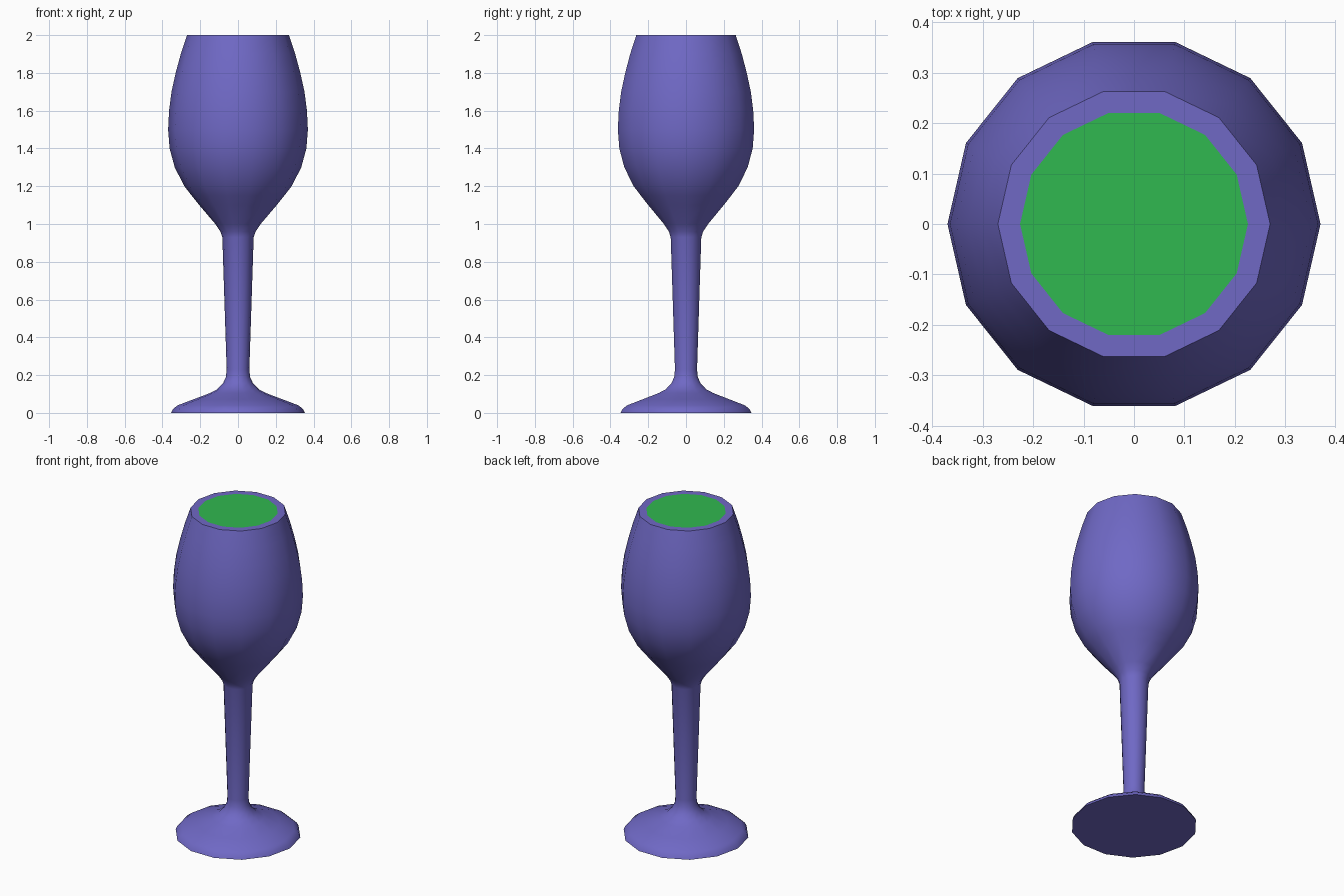
import bpy, bmesh, math

if "Cube" in bpy.data.objects:
    bpy.data.objects.remove(bpy.data.objects["Cube"])

SIDES = 14


def material(name, color):
    mat = bpy.data.materials.new(name)
    mat.diffuse_color = color
    mat.use_nodes = True
    mat.node_tree.nodes["Principled BSDF"].inputs["Base Color"].default_value = mat.diffuse_color
    return mat


def add_ring(bm, radius, z):
    step = 2 * math.pi / SIDES
    return [bm.verts.new((radius * math.cos(i * step), radius * math.sin(i * step), z))
            for i in range(SIDES)]


def finish(bm, name, mat):
    mesh = bpy.data.meshes.new(name)
    bm.to_mesh(mesh)
    bm.free()
    mesh.materials.append(mat)
    obj = bpy.data.objects.new(name, mesh)
    bpy.context.collection.objects.link(obj)
    return obj


# Goblet: foot, stem, bowl and flat rim turned from one (radius, z) profile
foot = [(0.355, 0), (0.345, 0.02), (0.32, 0.04), (0.235, 0.072),
        (0.148, 0.105), (0.11, 0.125), (0.08, 0.155), (0.064, 0.19)]
stem = [(0.06, 0.23), (0.083, 0.93)]
bowl = [(0.093, 0.96), (0.12, 1.0), (0.205, 1.1), (0.245, 1.15), (0.284, 1.2),
        (0.335, 1.3), (0.362, 1.4), (0.37, 1.5), (0.365, 1.6),
        (0.352, 1.7), (0.33, 1.8), (0.303, 1.9), (0.27, 2.0)]
rim = [(0.226, 2.0)]

bm = bmesh.new()
rings = [add_ring(bm, r, z) for r, z in foot + stem + bowl + rim]
bm.faces.new(rings[0][::-1])
for low, high in zip(rings, rings[1:]):
    for i in range(SIDES):
        j = (i + 1) % SIDES
        bm.faces.new((low[i], low[j], high[j], high[i]))
goblet = finish(bm, "goblet", material("purple", (0.16, 0.14, 0.56, 1)))

bpy.context.view_layer.objects.active = goblet
goblet.select_set(True)
bpy.ops.object.shade_smooth_by_angle(angle=math.radians(42))

# Drink surface filling the rim
bm = bmesh.new()
bm.faces.new(add_ring(bm, 0.226, 2.0))
finish(bm, "drink_surface", material("green", (0.03, 0.48, 0.08, 1)))
